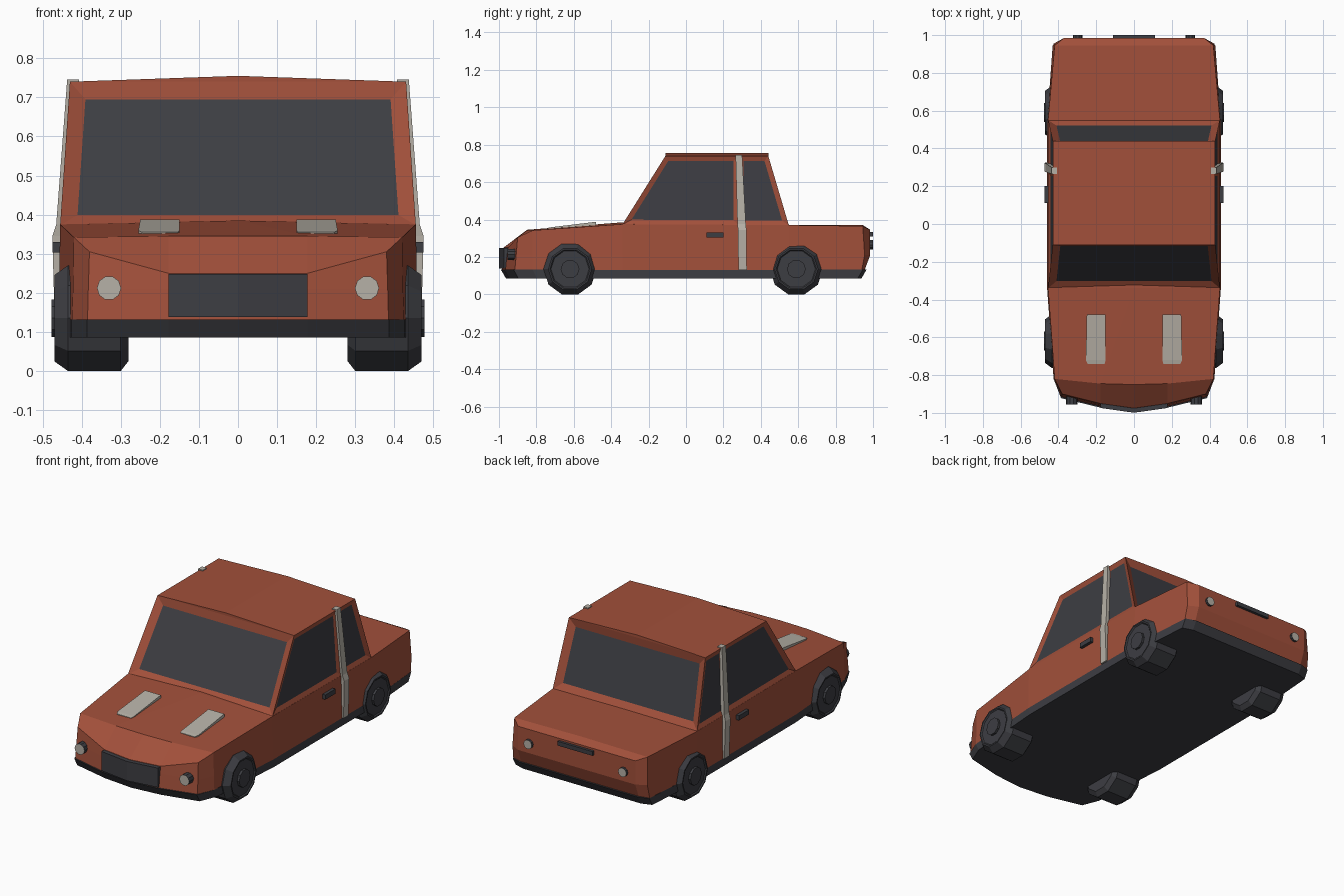
import bpy, bmesh, math

if "Cube" in bpy.data.objects:
    bpy.data.objects.remove(bpy.data.objects["Cube"])


def material(name, rgb):
    m = bpy.data.materials.new(name)
    m.diffuse_color = (*rgb, 1)
    m.use_nodes = True
    m.node_tree.nodes["Principled BSDF"].inputs["Base Color"].default_value = m.diffuse_color
    return m


RED = material("rust red", (0.36, 0.080, 0.043))
DARK = material("charcoal", (0.046, 0.047, 0.055))
LIGHT = material("warm grey", (0.47, 0.44, 0.385))


def finish(name, bm, mats, mirror=False, normals=True):
    if normals:
        bmesh.ops.recalc_face_normals(bm, faces=bm.faces)
    me = bpy.data.meshes.new(name)
    bm.to_mesh(me)
    bm.free()
    for m in mats:
        me.materials.append(m)
    ob = bpy.data.objects.new(name, me)
    bpy.context.collection.objects.link(ob)
    if mirror:
        mod = ob.modifiers.new("mirror", 'MIRROR')
        mod.use_clip = True
        mod.merge_threshold = 0.0005
    return ob


def loft(bm, rings):
    """Join closed rings of points with quads and cap both ends."""
    vs = [[bm.verts.new(p) for p in r] for r in rings]
    n = len(vs[0])
    for a, b in zip(vs, vs[1:]):
        for i in range(n):
            bm.faces.new((a[i], a[(i + 1) % n], b[(i + 1) % n], b[i]))
    bm.faces.new(vs[0])
    return bm.faces.new(vs[-1])


def box(name, lo, hi, mat, mirror=False):
    bm = bmesh.new()
    loft(bm, [[(lo[0], lo[1], z), (hi[0], lo[1], z), (hi[0], hi[1], z), (lo[0], hi[1], z)]
              for z in (lo[2], hi[2])])
    return finish(name, bm, [mat], mirror)


def disc_rings(profile, axis, centre, n, turn=0.0):
    """Rings of n points for a list of (position along axis, radius)."""
    rings = []
    for t, r in profile:
        ring = []
        for k in range(n):
            a = 2 * math.pi * k / n + turn
            u, w = r * math.sin(a), r * math.cos(a)
            ring.append((t, centre[0] + u, centre[1] + w) if axis == 'x'
                        else (centre[0] + u, t, centre[1] + w))
        rings.append(ring)
    return rings


# Lower body: right half, rings run from front centre round to rear centre
low = [(0, -.985), (.18, -.965), (.385, -.915), (.425, -.82), (.46, -.34),
       (.46, .55), (.43, .94), (.37, .955), (0, .955)]
mid = [(0, -.98), (.18, -.957), (.383, -.908), (.422, -.82), (.458, -.34),
       (.458, .55), (.425, .955), (.37, .985), (0, .985)]
top = [(0, -.975, .25), (.178, -.95, .25), (.38, -.90, .305), (.42, -.82, .342), (.455, -.34, .375),
       (.455, .55, .37), (.42, .945, .365), (.37, .985, .345), (0, .985, .345)]
bm = bmesh.new()
rings = [[bm.verts.new((x, y, .13)) for x, y in low],
         [bm.verts.new((x, y, .21)) for x, y in mid],
         [bm.verts.new(p) for p in top]]
for a, b in zip(rings, rings[1:]):
    for i in range(8):
        bm.faces.new((a[i], a[i + 1], b[i + 1], b[i]))
t = rings[2]
h0, h1, w0, d0, e0 = [bm.verts.new(p) for p in (
    (0, -.85, .345), (.178, -.845, .345), (0, -.34, .385), (0, .55, .372), (0, .945, .37))]
for f in ((t[0], t[1], h1, h0), (t[1], t[2], t[3], h1), (h0, h1, w0), (h1, t[3], t[4], w0),
          (w0, t[4], t[5], d0), (d0, t[5], t[6], e0), (e0, t[6], t[7], t[8])):
    bm.faces.new(f)
finish("lower_body", bm, [RED], True)

# Dark sill, bumper skirt and floor
bm = bmesh.new()
half = [(0, -.99), (.18, -.972), (.39, -.922), (.43, -.82), (.464, -.34),
        (.464, .55), (.435, .945), (.375, .965), (0, .965)]
outline = half + [(-x, y) for x, y in half[-2:0:-1]]
loft(bm, [[(x * .99, y * s, z) for x, y in outline] for s, z in ((.972, .085), (1, .132))])
finish("sill_and_floor", bm, [DARK])

# Cabin with recessed windows
bm = bmesh.new()
V = {}
for s in (-1, 1):
    for key, x, y, z in (("fb", .455, -.34, .373), ("mb", .455, .28, .37), ("rb", .455, .55, .368),
                         ("ft", .43, -.11, .74), ("mt", .43, .28, .74), ("rt", .43, .44, .74)):
        V[key, s] = bm.verts.new((s * x, y, z))
fc, rc = bm.verts.new((0, -.11, .755)), bm.verts.new((0, .44, .755))
ends, sides = [], []
for k in "fr":
    ends.append(bm.faces.new((V[k + "b", -1], V[k + "b", 1], V[k + "t", 1], V[k + "t", -1])))
    bm.faces.new((V[k + "t", -1], V[k + "t", 1], fc if k == "f" else rc))
for s in (-1, 1):
    for a, b in ("fm", "mr"):
        sides.append(bm.faces.new((V[a + "b", s], V[b + "b", s], V[b + "t", s], V[a + "t", s])))
    bm.faces.new((fc, V["ft", s], V["mt", s], V["rt", s], rc))
bm.faces.new([V[k, 1] for k in ("fb", "mb", "rb")] + [V[k, -1] for k in ("rb", "mb", "fb")])
bmesh.ops.recalc_face_normals(bm, faces=bm.faces)
for faces, border, depth in ((ends, .042, -.018), (sides, .027, -.01)):
    bmesh.ops.inset_individual(bm, faces=faces, thickness=border, depth=depth, use_even_offset=True)
    for f in faces:
        f.material_index = 1
finish("cabin", bm, [RED, DARK], normals=False)

# Grey centre pillar stripe down each side
bm = bmesh.new()
loft(bm, [[(x - .03, y0, z), (x, y0, z), (x, y1, z), (x - .03, y1, z)] for x, y0, y1, z in (
    (.469, .28, .325, .13), (.475, .278, .323, .345), (.465, .275, .32, .375), (.437, .265, .30, .746))])
finish("pillar_stripe", bm, [LIGHT], True)

# Hood stripes: wedges rising toward the windscreen
bm = bmesh.new()
loft(bm, [[(x0, y, .335), (x1, y, .335), (x1, y, z), (x0, y, z)] for x0, x1, y, z in (
    (.155, .245, -.74, .355), (.15, .255, -.72, .359), (.15, .25, -.48, .388))])
finish("hood_stripe", bm, [LIGHT], True)

# Grille
bm = bmesh.new()
loft(bm, [[(-.178, -.93, z), (-.178, -.974, z), (0, -.999, z), (.178, -.974, z), (.178, -.93, z)]
          for z in (.138, .248)])
finish("grille", bm, [DARK])

# Headlights and tail lights: dark housing, pale lens
for name, x, z, r, y0, y1 in (("headlight", .33, .212, .031, -.88, -.955),
                              ("tail_light", .298, .265, .026, .95, 1.0)):
    bm = bmesh.new()
    lens = loft(bm, disc_rings([(y0, r), (y1, r)], 'y', (x, z), 10, math.pi / 10))
    lens.material_index = 1
    finish(name, bm, [DARK, LIGHT], True)

# Door handles and boot handle
box("door_handle", (.44, .11, .303), (.474, .20, .33), DARK, True)
box("boot_handle", (-.11, .96, .31), (.11, 1.0, .334), DARK)

# Wheels: ten-sided tyre with a hub
for name, y in (("front_wheel", -.62), ("rear_wheel", .59)):
    bm = bmesh.new()
    loft(bm, disc_rings([(.28, .115), (.30, .142), (.435, .142), (.47, .116), (.47, .108), (.464, .102)],
                        'x', (y, .135), 10, math.pi / 10))
    loft(bm, disc_rings([(.44, .05), (.477, .05)], 'x', (y, .135), 10, math.pi / 10))
    finish(name, bm, [DARK], True)
